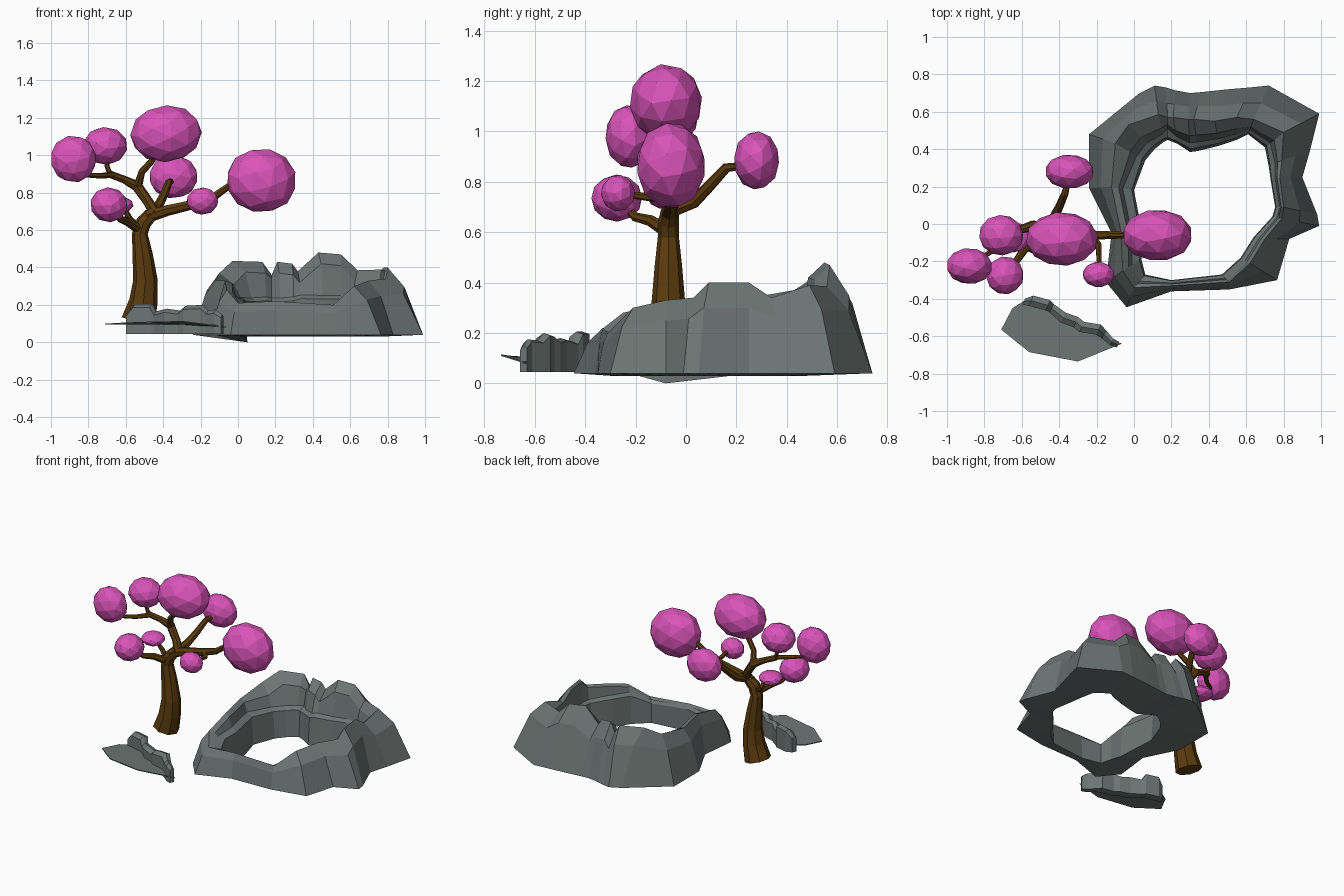
import bpy, bmesh, math, random
from mathutils import Vector, Quaternion, Matrix

random.seed(4)


def material(name, rgb):
    m = bpy.data.materials.new(name)
    m.diffuse_color = (*rgb, 1)
    return m


ROCK = material("grey rock", (0.15, 0.178, 0.172))
BARK = material("brown bark", (0.103, 0.043, 0.004))
PINK = material("pink blossom", (0.70, 0.088, 0.49))


def finish(name, bm, mat):
    bmesh.ops.recalc_face_normals(bm, faces=bm.faces)
    me = bpy.data.meshes.new(name)
    bm.to_mesh(me)
    bm.free()
    me.materials.append(mat)
    ob = bpy.data.objects.new(name, me)
    bpy.context.collection.objects.link(ob)
    return ob


def loft(bm, sections, closed):
    """Bridge a row of closed cross-sections; cap the ends if it is open."""
    rings = [[bm.verts.new(p) for p in s] for s in sections]
    n, k = len(rings), len(rings[0])
    for i in range(n if closed else n - 1):
        a, b = rings[i], rings[(i + 1) % n]
        for j in range(k):
            bm.faces.new((a[j], a[(j + 1) % k], b[(j + 1) % k], b[j]))
    if not closed:
        bm.faces.new(rings[0])
        bm.faces.new(rings[-1])


# Rock ring: outer foot, crest and inner hole at stations around the basin
foot = [(-.24, .48), (.03, .70), (.11, .74), (.17, .73), (.22, .715), (.30, .70),
        (.36, .705), (.50, .72), (.62, .73), (.72, .74), (.99, .59), (.94, .39),
        (.90, .25), (.98, .05), (.99, -.01), (.83, -.08), (.765, -.30), (.51, -.35),
        (.20, -.36), (-.04, -.445), (-.15, -.31), (-.12, -.05), (-.24, .19)]
crest = [(-.10, .43, .37), (-.03, .53, .435), (.13, .585, .43), (.18, .57, .36),
         (.21, .57, .43), (.29, .56, .42), (.32, .56, .38), (.43, .55, .48),
         (.55, .57, .47), (.64, .56, .385), (.80, .49, .39), (.79, .34, .34),
         (.78, .25, .40), (.80, .09, .40), (.79, .03, .34), (.70, -.08, .33),
         (.62, -.21, .30), (.51, -.31, .20), (.20, -.33, .22), (.0, -.34, .21),
         (-.06, -.25, .28), (-.07, -.04, .33), (-.12, .20, .33)]
hole = [(.06, .34), (.11, .40), (.16, .44), (.18, .45), (.23, .43), (.30, .385),
        (.34, .39), (.46, .42), (.55, .45), (.61, .48), (.70, .41), (.72, .31),
        (.73, .24), (.755, .09), (.74, .04), (.64, -.07), (.57, -.18), (.47, -.27),
        (.20, -.30), (.06, -.27), (.04, -.19), (.05, -.08), (.0, .18)]
sections = []
for f, c, h in zip(foot, crest, hole):
    f, c = Vector((*f, .04)), Vector(c)
    h = Vector((*h, 0 if h == (.05, -.08) else .03))
    boulder = c.z > .37 and c.y > .4          # tall stones bulge into the basin
    shoulder = f.lerp(c, .52)
    shoulder.z = .04 + (c.z - .04) * .72
    lip = c.lerp(h, .5 if boulder else .32)
    lip.z = c.z - (.06 if boulder else .015)
    ledge = min(c.z - .02, .235 + random.uniform(-.01, .01))
    back = c.lerp(h, .72 if boulder else .5)
    back.z = ledge + .01
    edge = c.lerp(h, .9)
    edge.z = ledge - .01
    sections.append([f, shoulder, c, lip, back, edge, h])
bm = bmesh.new()
loft(bm, sections, True)
finish("rock_basin", bm, ROCK)

# Low ridge of broken stones: x, y, half depth, top height
bm = bmesh.new()
ridge = [(-.59, -.415, .018, .16), (-.55, -.41, .03, .205), (-.46, -.435, .03, .205),
         (-.44, -.45, .025, .165), (-.38, -.50, .03, .18), (-.31, -.525, .03, .17),
         (-.28, -.55, .03, .195), (-.19, -.565, .03, .20), (-.16, -.59, .025, .17),
         (-.12, -.63, .02, .175), (-.085, -.645, .016, .15)]
slope = Vector((.42, .9, 0))
sections = []
for x, y, d, z in ridge:
    mid = Vector((x, y, 0))
    a, b = mid - slope * d, mid + slope * d
    up = lambda v, h: Vector((v.x, v.y, h))
    sections.append([up(a, .045), up(a, z - .02), up(mid, z), up(b, z - .01), up(b, .045)])
loft(bm, sections, False)
finish("small_ridge", bm, ROCK)

# Flat slab in front of the ridge
bm = bmesh.new()
slab = [(-.71, -.565, .10), (-.65, -.45, .10), (-.57, -.40, .10), (-.45, -.45, .10),
        (-.32, -.54, .10), (-.16, -.60, .09), (-.065, -.64, .085),
        (-.30, -.735, .115), (-.56, -.685, .108)]
top = [bm.verts.new(p) for p in slab]
bottom = [bm.verts.new((x, y, z - .006)) for x, y, z in slab]
bm.faces.new(top)
bm.faces.new(bottom)
for i in range(len(slab)):
    j = (i + 1) % len(slab)
    bm.faces.new((top[i], top[j], bottom[j], bottom[i]))
finish("flat_slab", bm, ROCK)


# Trunk and branches: faceted tubes through (x, y, z, radius)
def limb(name, path, sides=7):
    pts = [Vector(p[:3]) for p in path]
    sections, q, old = [], Quaternion(), Vector((0, 0, 1))
    for i, p in enumerate(pts):
        t = (pts[min(i + 1, len(pts) - 1)] - pts[max(i - 1, 0)]).normalized()
        q = old.rotation_difference(t) @ q
        old = t
        r = path[i][3]
        sections.append([p + q @ Vector((r * math.cos(a), r * math.sin(a), 0))
                         for a in (math.tau * k / sides for k in range(sides))])
    bm = bmesh.new()
    loft(bm, sections, False)
    finish(name, bm, BARK)


limb("trunk", [(-.535, -.07, .11, .09), (-.505, -.07, .22, .076), (-.495, -.07, .33, .066),
               (-.51, -.07, .47, .054), (-.525, -.07, .58, .042),
               (-.505, -.07, .64, .042), (-.45, -.06, .70, .034)], 8)
limb("left_low_branch", [(-.52, -.07, .60, .028), (-.59, -.14, .645, .023),
                         (-.63, -.20, .66, .019), (-.68, -.26, .72, .013)])
limb("left_twig", [(-.53, -.07, .61, .02), (-.58, -.05, .66, .018), (-.61, -.07, .72, .012)], 6)
limb("upper_branch", [(-.44, -.06, .68, .032), (-.48, -.03, .75, .028), (-.54, -.01, .835, .03),
                      (-.61, -.03, .87, .021), (-.69, -.06, .90, .02)])
limb("far_left_branch", [(-.67, -.06, .895, .017), (-.74, -.13, .89, .015),
                         (-.84, -.20, .895, .012)], 6)
limb("left_top_branch", [(-.68, -.06, .89, .016), (-.70, -.06, .94, .013),
                         (-.70, -.06, 1.02, .011)], 6)
limb("crown_branch", [(-.54, -.01, .82, .025), (-.515, -.05, .91, .019),
                      (-.465, -.07, .965, .018), (-.41, -.08, 1.04, .014)])
limb("back_branch", [(-.45, -.05, .69, .03), (-.43, .03, .72, .027), (-.40, .09, .78, .023),
                     (-.37, .16, .855, .02), (-.35, .24, .865, .014)])
limb("right_branch", [(-.49, -.07, .67, .034), (-.38, -.06, .705, .03), (-.25, -.06, .735, .026),
                      (-.14, -.06, .77, .022), (-.05, -.06, .835, .018), (.04, -.06, .86, .013)])
limb("right_twig", [(-.23, -.06, .735, .022), (-.19, -.11, .735, .018),
                    (-.185, -.24, .75, .012)], 6)

# Blossom clumps: centre, radii, tilt in the front plane
clumps = [
    ("crown_blossom", (-.385, -.08, 1.115), (.19, .143, .15), -.1),
    ("right_blossom", (.125, -.06, .865), (.187, .137, .17), .12),
    ("back_blossom", (-.345, .28, .885), (.13, .09, .115), .05),
    ("far_left_blossom", (-.88, -.225, .98), (.122, .095, .125), -.1),
    ("left_top_blossom", (-.71, -.06, 1.05), (.118, .107, .10), 0),
    ("left_low_blossom", (-.69, -.275, .735), (.10, .10, .092), .1),
    ("right_small_blossom", (-.19, -.27, .755), (.084, .067, .072), 0),
    ("left_small_blossom", (-.64, -.07, .735), (.08, .08, .045), 0)]
for name, centre, radii, tilt in clumps:
    bm = bmesh.new()
    bmesh.ops.create_icosphere(bm, subdivisions=2, radius=1.02)
    spin = Matrix.Rotation(random.uniform(0, 6), 4, 'Z') @ Matrix.Rotation(.5, 4, 'X')
    bm.transform(Matrix.Translation(centre) @ Matrix.Rotation(tilt, 4, 'Y')
                 @ Matrix.Diagonal((*radii, 1)) @ spin)
    finish(name, bm, PINK)
